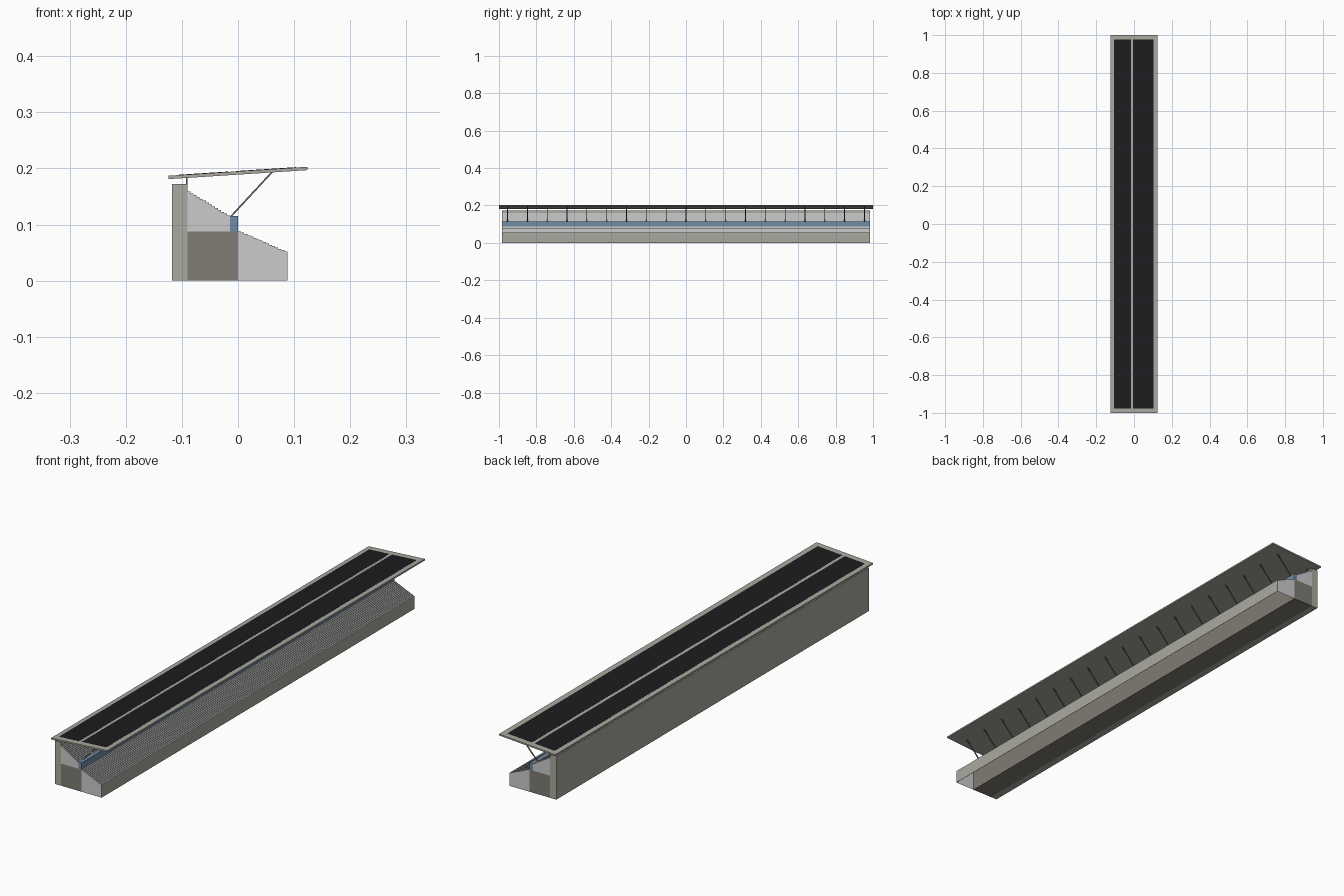
import bpy, bmesh
from mathutils import Vector

if "Cube" in bpy.data.objects:
    bpy.data.objects.remove(bpy.data.objects["Cube"])

L = 0.985  # half length of the stand body


def material(name, rgb):
    m = bpy.data.materials.new(name)
    m.diffuse_color = (*rgb, 1)
    m.use_nodes = True
    m.node_tree.nodes["Principled BSDF"].inputs["Base Color"].default_value = m.diffuse_color
    return m


concrete = material("concrete", (0.40, 0.40, 0.35))
dark_concrete = material("dark_concrete", (0.21, 0.20, 0.17))
blue = material("blue_glass", (0.17, 0.26, 0.38))
black = material("roof_sheet", (0.012, 0.012, 0.015))
steel = material("steel", (0.15, 0.15, 0.14))


def finish(name, bm, mat):
    bmesh.ops.recalc_face_normals(bm, faces=bm.faces)
    me = bpy.data.meshes.new(name)
    bm.to_mesh(me)
    bm.free()
    ob = bpy.data.objects.new(name, me)
    bpy.context.collection.objects.link(ob)
    if mat:
        me.materials.append(mat)
    return ob


def prism(name, profile, half, mat=None, open_bottom=False):
    """Extrude an (x, z) profile along y."""
    bm = bmesh.new()
    a = [bm.verts.new((x, -half, z)) for x, z in profile]
    b = [bm.verts.new((x, half, z)) for x, z in profile]
    bm.faces.new(a)
    bm.faces.new(b[::-1])
    n = len(a)
    for i in range(n):
        j = (i + 1) % n
        bm.faces.new((a[i], b[i], b[j], a[j]))
    bmesh.ops.recalc_face_normals(bm, faces=bm.faces)
    if open_bottom:
        low = [f for f in bm.faces if all(v.co.z < 1e-5 for v in f.verts)]
        bmesh.ops.delete(bm, geom=low, context='FACES_ONLY')
    return finish(name, bm, mat)


def rect(x0, x1, z0, z1):
    return [(x0, z0), (x1, z0), (x1, z1), (x0, z1)]


def stairs(x0, z0, x1, z1, n):
    """Points of n treads descending from (x0, z0) to (x1, z1)."""
    pts = []
    for i in range(n):
        z = z0 + (z1 - z0) * i / (n - 1)
        pts += [(x0 + (x1 - x0) * i / n, z), (x0 + (x1 - x0) * (i + 1) / n, z)]
    return pts


def bar(bm, p, q, w, d):
    """Rectangular bar between two points: w along y, d across."""
    p, q = Vector(p), Vector(q)
    side = Vector((0, w / 2, 0))
    up = (q - p).cross(side).normalized() * d / 2
    rings = [[bm.verts.new(c + s * side + t * up)
              for s, t in ((-1, -1), (1, -1), (1, 1), (-1, 1))] for c in (p, q)]
    bm.faces.new(rings[0])
    bm.faces.new(rings[1][::-1])
    for i in range(4):
        j = (i + 1) % 4
        bm.faces.new((rings[0][i], rings[0][j], rings[1][j], rings[1][i]))


# Body: back wall, inner block, two stepped tiers and the glazed boxes
prism("back_wall", rect(-0.118, -0.09, 0, 0.172), L, concrete)
prism("inner_block", rect(-0.09, 0, 0, 0.088), L, dark_concrete)
prism("upper_tier", stairs(-0.09, 0.159, -0.014, 0.116, 14)
      + [(-0.014, 0.088), (-0.09, 0.088)], L)
prism("lower_tier", stairs(0, 0.088, 0.088, 0.052, 16)
      + [(0.088, 0), (0, 0)], L, open_bottom=True)
prism("front_wall", rect(0.0875, 0.0885, 0, 0.052), L, concrete)
prism("glazed_boxes", rect(-0.014, 0, 0.088, 0.115), L, blue)


# Sloping roof with two dark sheets on top
def roof_z(x):
    return 0.187 + (x + 0.124) * 0.016 / 0.248


def roof_strip(name, x0, x1, low, high, half, mat):
    prism(name, [(x0, roof_z(x0) + low), (x1, roof_z(x1) + low),
                 (x1, roof_z(x1) + high), (x0, roof_z(x0) + high)], half, mat)


roof_strip("roof", -0.124, 0.124, -0.006, 0, 1.0, concrete)
roof_strip("roof_sheet_back", -0.105, -0.017, -0.001, 0.0006, 0.976, black)
roof_strip("roof_sheet_front", -0.004, 0.103, -0.001, 0.0006, 0.976, black)

# Raking struts and short rear posts, repeated along the stand
struts, posts = bmesh.new(), bmesh.new()
for i in range(19):
    y = (i - 9) * 0.106
    bar(struts, (-0.013, y, 0.114), (0.061, y, roof_z(0.061) - 0.005), 0.004, 0.003)
    bar(posts, (-0.0915, y, 0.170), (-0.0915, y, roof_z(-0.0915) - 0.004), 0.004, 0.003)
finish("roof_struts", struts, steel)
finish("rear_posts", posts, steel)
